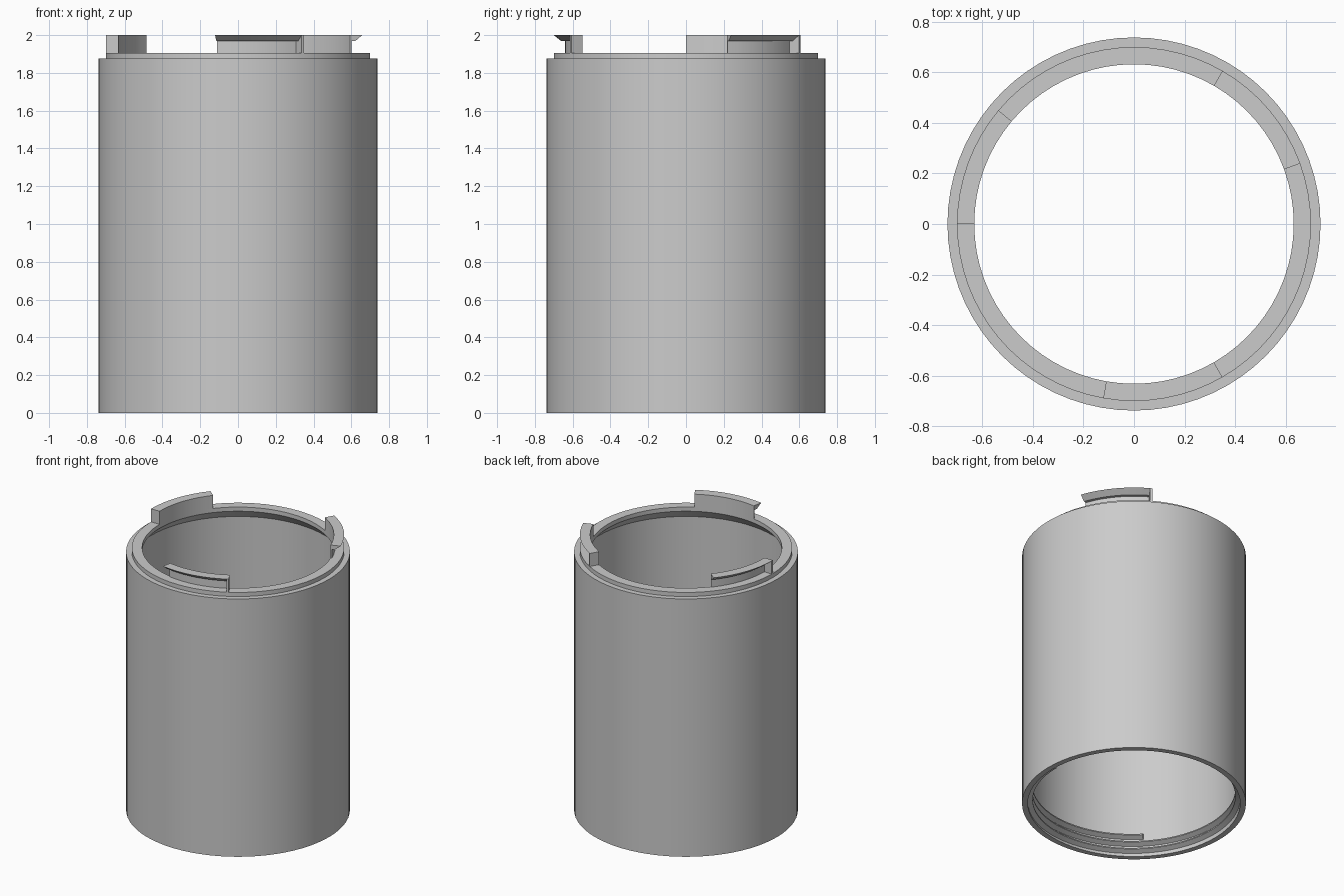
import bpy
import bmesh
import math

if "Cube" in bpy.data.objects:
    bpy.data.objects.remove(bpy.data.objects["Cube"])

grey = bpy.data.materials.new("plain grey")
grey.use_nodes = True
grey.diffuse_color = (0.6, 0.6, 0.6, 1)
grey.node_tree.nodes["Principled BSDF"].inputs["Base Color"].default_value = grey.diffuse_color


def sweep(name, profile, start, end, steps, rise=0.0, closed=False):
    """Turn a closed (radius, height) profile about z, in degrees, rising evenly."""
    bm = bmesh.new()
    rings = []
    for i in range(steps if closed else steps + 1):
        t = i / steps
        a = math.radians(start + (end - start) * t)
        rings.append([bm.verts.new((r * math.cos(a), r * math.sin(a), z + rise * t))
                      for r, z in profile])
    pairs = list(zip(rings, rings[1:]))
    if closed:
        pairs.append((rings[-1], rings[0]))
    else:
        bm.faces.new(rings[0])
        bm.faces.new(rings[-1])
    n = len(profile)
    for a, b in pairs:
        for j in range(n):
            k = (j + 1) % n
            bm.faces.new((a[j], a[k], b[k], b[j]))
    bmesh.ops.recalc_face_normals(bm, faces=bm.faces)
    mesh = bpy.data.meshes.new(name)
    bm.to_mesh(mesh)
    bm.free()
    mesh.materials.append(grey)
    obj = bpy.data.objects.new(name, mesh)
    bpy.context.collection.objects.link(obj)
    bpy.ops.object.select_all(action='DESELECT')
    obj.select_set(True)
    bpy.context.view_layer.objects.active = obj
    bpy.ops.object.shade_smooth_by_angle(angle=math.radians(20))
    return obj


OUTER, BORE, MOUTH = 0.738, 0.70, 0.632
STEP, LIP, TOP = 1.875, 1.905, 2.0

# Thin tube with a stepped lip and a sloped undercut below the mouth
sweep("tube_body", [
    (OUTER, 0), (OUTER, STEP), (BORE, STEP), (BORE, LIP), (MOUTH, LIP),
    (MOUTH, STEP), (BORE, 1.805), (BORE, 0)],
    0, 360, 72, closed=True)

# Helical ridge inside the bottom end
pitch, turns = 0.053, 2.375
sweep("socket_thread", [
    (BORE + 0.005, 0.001), (0.668, 0.02), (0.668, 0.028), (BORE + 0.005, 0.047)],
    0, -360 * turns, int(72 * turns), rise=pitch * turns)

# Three bayonet clips: thin wall with overhanging flange, and an end stop
for i, start in enumerate((20, 140, 260), 1):
    end = start + 40
    sweep(f"clip_{i}", [
        (MOUTH, LIP - 0.01), (0.64, LIP - 0.01), (0.64, 1.968), (0.66, 1.968),
        (BORE, TOP), (MOUTH, TOP)],
        start, end, 8)
    sweep(f"clip_stop_{i}", [
        (MOUTH, LIP - 0.01), (BORE, LIP - 0.01), (BORE, TOP), (MOUTH, TOP)],
        end - 1.2, end, 1)
